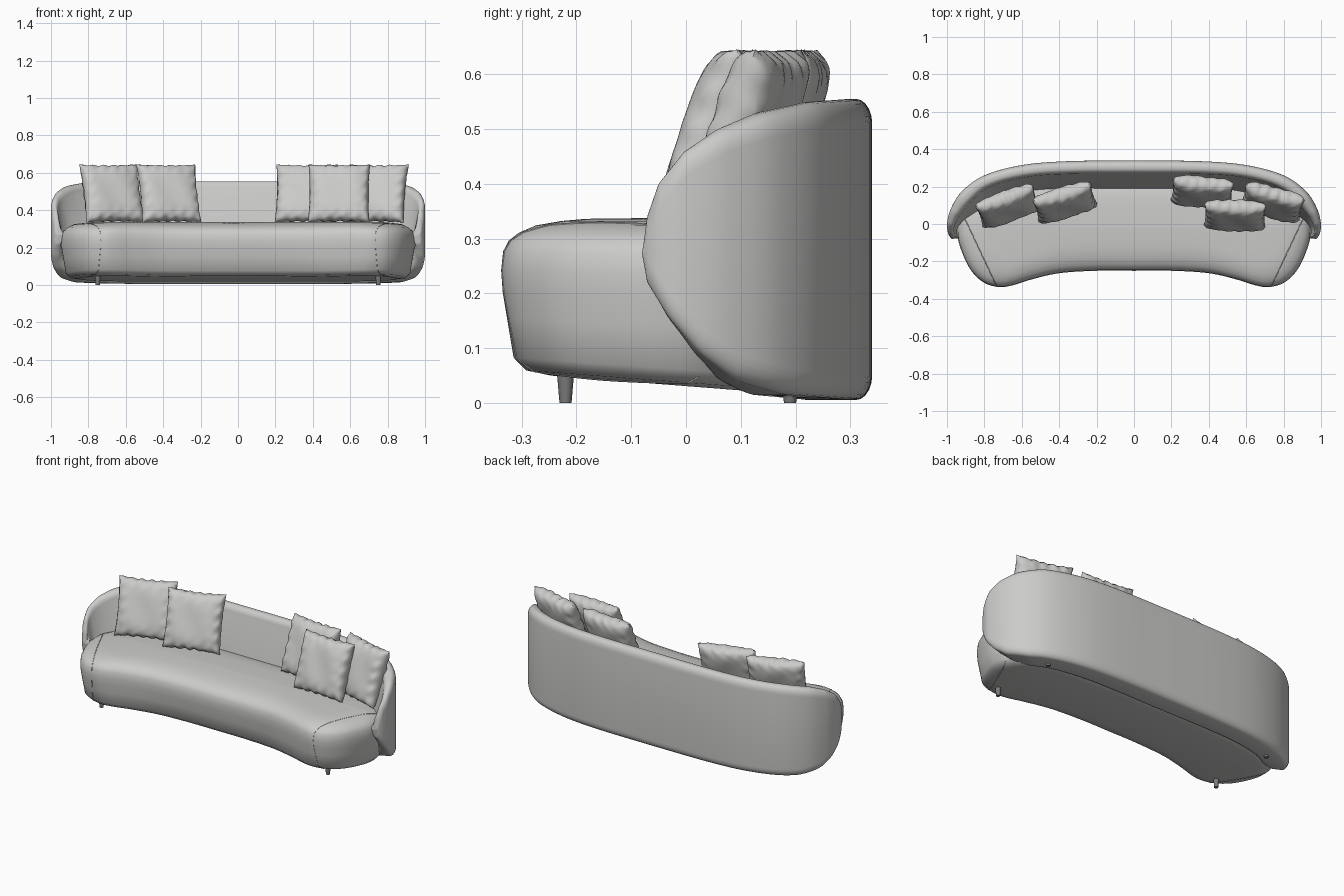
import bpy, bmesh, math
from math import sin, cos, pi, radians
from mathutils import Vector

if "Cube" in bpy.data.objects:
    bpy.data.objects.remove(bpy.data.objects["Cube"])


def material(name, rgb):
    m = bpy.data.materials.new(name)
    m.use_nodes = True
    m.diffuse_color = (*rgb, 1)
    bsdf = m.node_tree.nodes["Principled BSDF"]
    bsdf.inputs["Base Color"].default_value = (*rgb, 1)
    bsdf.inputs["Roughness"].default_value = 0.8
    return m


FABRIC = material("light grey fabric", (0.6, 0.6, 0.59))
DARK = material("dark grey", (0.2, 0.2, 0.2))


def finish(bm, name, mat, angle=50):
    bmesh.ops.recalc_face_normals(bm, faces=bm.faces)
    me = bpy.data.meshes.new(name)
    bm.to_mesh(me)
    bm.free()
    me.materials.append(mat)
    ob = bpy.data.objects.new(name, me)
    bpy.context.collection.objects.link(ob)
    bpy.ops.object.select_all(action='DESELECT')
    ob.select_set(True)
    bpy.context.view_layer.objects.active = ob
    bpy.ops.object.shade_smooth_by_angle(angle=radians(angle))
    return ob


def loft(rings, cap=True):
    """Skin a list of closed rings with quads."""
    bm = bmesh.new()
    rows = [[bm.verts.new(p) for p in r] for r in rings]
    n = len(rows[0])
    for a, b in zip(rows, rows[1:]):
        for i in range(n):
            j = (i + 1) % n
            bm.faces.new((a[i], a[j], b[j], b[i]))
    if cap:
        bm.faces.new(rows[0])
        bm.faces.new(rows[-1])
    return bm


def spline(pts, steps):
    """Smooth open path through the points."""
    p = [Vector(q) for q in pts]
    p = [2 * p[0] - p[1]] + p + [2 * p[-1] - p[-2]]
    out = []
    for a, b, c, d in zip(p, p[1:], p[2:], p[3:]):
        for k in range(steps):
            t = k / steps
            out.append(0.5 * (2 * b + (c - a) * t + (2 * a - 5 * b + 4 * c - d) * t * t
                              + (3 * b - a - 3 * c + d) * t ** 3))
    return out + [p[-2]]


def interp(table, x):
    for (x0, y0), (x1, y1) in zip(table, table[1:]):
        if x <= x1:
            return y0 + (y1 - y0) * max(0, (x - x0) / (x1 - x0))
    return table[-1][1]


def mirrored(half):
    """Extend a path starting on x = 0 to both sides."""
    return [Vector((-p.x, p.y)) for p in reversed(half[1:])] + half


# Seat: bean-shaped outline, rounded edge profile, sloping underside
front = [(0, -.25), (.2, -.25), (.4, -.263), (.55, -.297), (.65, -.328), (.72, -.337),
         (.8, -.315), (.87, -.25), (.92, -.15), (.945, -.05), (.93, .05), (.85, .16),
         (.65, .23), (.3, .26), (0, .265)]
half = spline(front, 6)
outline = half + [Vector((-p.x, p.y)) for p in reversed(half[1:-1])]
edge = [(.1, .05), (.05, .056), (.025, .078), (.012, .15), (.003, .2), (0, .24), (.004, .275),
        (.015, .295), (.035, .31), (.07, .324), (.12, .332), (.17, .336)]


def seat_ring(inset, z):
    ring = []
    for p in outline:
        to_spine = Vector((p.x * .8, -.02)) - p
        q = p + to_spine * min(1, inset / to_spine.length)
        ring.append((q.x, q.y, z - .078 * (q.y + .25) * max(0, .337 - z) / .287))
    return ring


profile = [(1, .05)] + edge + [(1, .338)]
seat = loft([seat_ring(i, z) for i, z in profile], cap=False)

# Seams: thin piping where a slanted plane cuts each end of the seat
for side, name in ((1, "left_seam"), (-1, "right_seam")):
    cut = seat.copy()
    a, b = Vector((side * .9, .02, 0)), Vector((side * .74, -.32, 0))
    normal = (b - a).cross(Vector((0, 0, 1)))
    res = bmesh.ops.bisect_plane(cut, geom=cut.verts[:] + cut.edges[:] + cut.faces[:],
                                 plane_co=a, plane_no=normal)
    curve = bpy.data.curves.new(name, 'CURVE')
    curve.dimensions = '3D'
    curve.bevel_depth = .002
    curve.bevel_resolution = 0
    for e in res["geom_cut"]:
        if isinstance(e, bmesh.types.BMEdge) and min(v.co.y for v in e.verts) < .02:
            s = curve.splines.new('POLY')
            s.points.add(1)
            for pt, v in zip(s.points, e.verts):
                pt.co = (*v.co, 1)
    cut.free()
    curve.materials.append(FABRIC)
    bpy.context.collection.objects.link(bpy.data.objects.new(name, curve))
finish(seat, "seat", FABRIC)

# Backrest: wraparound shell whose height follows the arm's side outline
TOP = [(-.08, .28), (-.072, .34), (-.05, .40), (0, .458), (.07, .5), (.15, .528),
       (.25, .549), (.34, .555)]
BOTTOM = [(-.08, .265), (-.072, .22), (-.03, .155), (.03, .09), (.1, .042), (.2, .015), (.34, .005)]
path = spline([(0, .34), (.35, .336), (.6, .315), (.8, .26), (.92, .175), (.98, .08),
               (1, 0), (.995, -.045), (.985, -.068), (.975, -.08)], 6)


def back_section(p):
    t = min(1, max(0, (p.y + .08) / .3))
    thick = .045 + .105 * t * t * (3 - 2 * t)
    hi, lo = interp(TOP, p.y), interp(BOTTOM, p.y)
    rz = min(.045, (hi - lo) / 2.1)
    slim = thick * (.75 - .27 * t)
    rx = min(.03, slim * .45)
    inward = (Vector((p.x * .7, -.05)) - p).normalized()
    prof = []
    corners = ((rx, lo + rz, 180), (thick - rx, lo + rz, 270),
               (slim - rx, hi - rz, 0), (rx, hi - rz, 90))
    for k, (u, z, start) in enumerate(corners):
        if k == 2:
            prof.append((thick, lo + rz + (hi - lo - 2 * rz) * .6))
        for s in range(6):
            ang = radians(start + 18 * s)
            prof.append((u + rx * cos(ang), z + rz * sin(ang)))
    return [(p.x + inward.x * u, p.y + inward.y * u, z) for u, z in prof]


finish(loft([back_section(p) for p in mirrored(path)]), "backrest", FABRIC)


# Pillows: plump squares with pinched, puckered borders, leaning back
def pillow(name, x, y, turn, lean=-20, size=.33, thick=.105):
    n = 36
    w = size / 2

    def point(i, j, s):
        a, b = 2 * i / n - 1, 2 * j / n - 1
        plump = max(0, (1 - a ** 4) * (1 - b ** 4)) ** .42
        rim = max(abs(a), abs(b)) ** 6
        pucker = sin(17 * a + x * 9) * abs(b) ** 5 + sin(15 * b + y * 20) * abs(a) ** 5
        pull = 1 - .05 * (1 - a * a) * b * b
        pull_a = 1 - .05 * (1 - b * b) * a * a
        fold = .006 * pucker * plump + .003 * sin(5 * a + 3 * b + 20 * x) * plump
        edge_wave = .005 * rim * sin(14 * (a - b) + x * 7) * (1 - (a * b) ** 2)
        return Vector((w * a * pull_a, s * (thick / 2 * plump + fold) + edge_wave,
                       w * b * pull + .004 * rim * sin(19 * a + x) * (1 - a * a)))

    bm = bmesh.new()
    for s in (-1, 1):
        g = [[bm.verts.new(point(i, j, s)) for j in range(n + 1)] for i in range(n + 1)]
        for i in range(n):
            for j in range(n):
                bm.faces.new((g[i][j], g[i + 1][j], g[i + 1][j + 1], g[i][j + 1]))
    bmesh.ops.remove_doubles(bm, verts=bm.verts, dist=.0005)
    ob = finish(bm, name, FABRIC, 60)
    ob.rotation_euler = (radians(lean), 0, radians(turn))
    ob.location = (x, y, .49)


pillow("pillow_right_outer", -.675, .095, 20)
pillow("pillow_right_inner", -.37, .115, 17)
pillow("pillow_left_inner", .365, .17, -5)
pillow("pillow_left_outer", .74, .115, -15)
pillow("pillow_left_front", .54, .045, -2)

# Legs: short tapered pegs
for side, sx in (("left", 1), ("right", -1)):
    for end, y, top in (("front", -.22, .07), ("back", .19, .04)):
        rings = [[(sx * .75 + r * cos(k * pi / 6), y + r * sin(k * pi / 6), z) for k in range(12)]
                 for r, z in ((.011, 0), (.017, top))]
        finish(loft(rings), f"{end}_{side}_leg", DARK)
